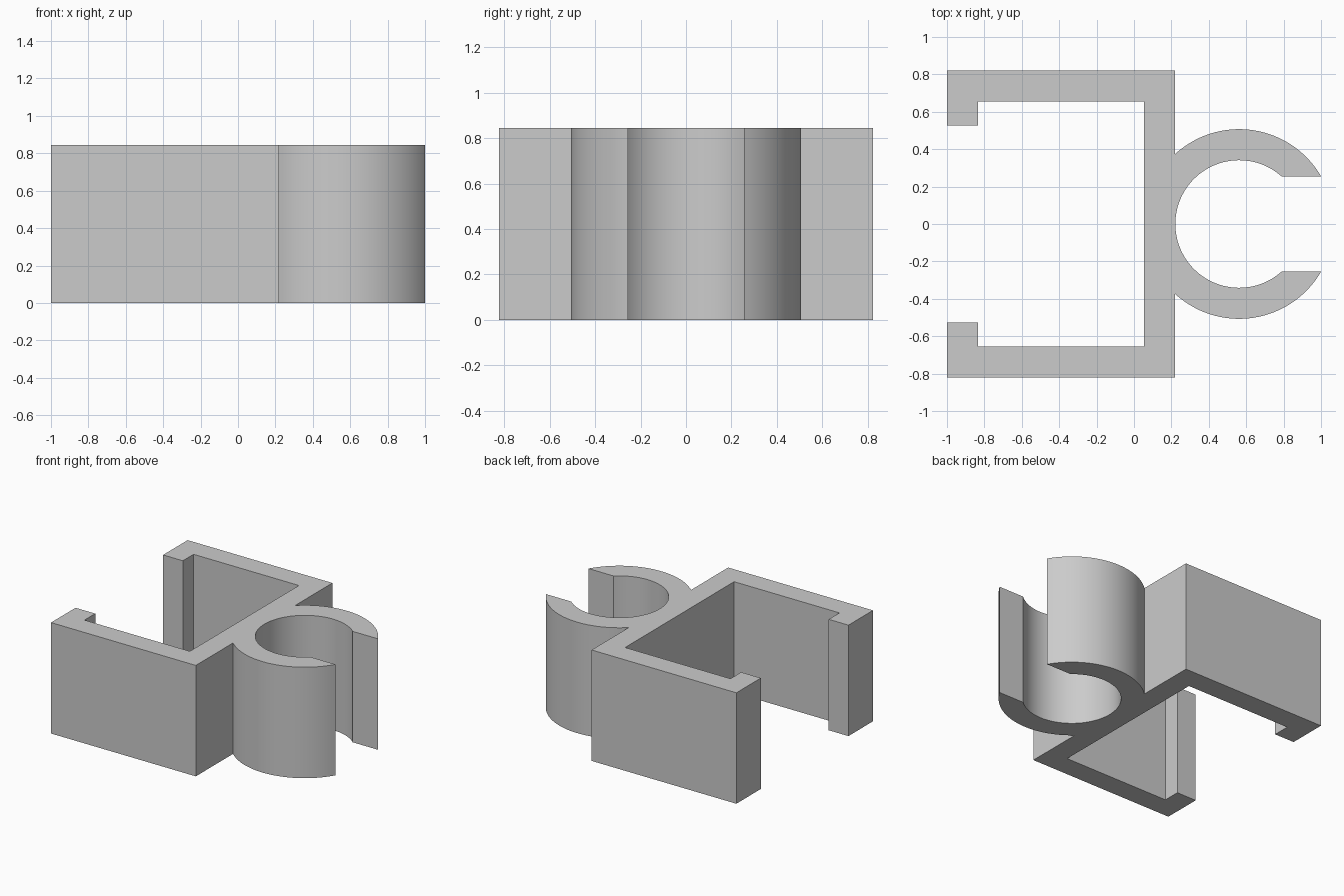
import bpy, bmesh
from math import asin, acos, pi, sin, cos, radians

cube = bpy.data.objects.get("Cube")
if cube:
    bpy.data.objects.remove(cube, do_unlink=True)

HEIGHT = 0.845
CENTRE_X = 0.562             # axis of the round clip
R_OUT, R_IN = 0.507, 0.341
GAP = 0.255                  # half width of the clip mouth
WALL_X = 0.22                # face of the web that carries the clip
SIDE_Y = 0.822
THICK = 0.166
LIP_Y = 0.527


def arc(radius, start, end, steps):
    """Points along an arc around the clip axis."""
    angles = [start + (end - start) * i / steps for i in range(steps + 1)]
    return [(CENTRE_X + radius * cos(a), radius * sin(a)) for a in angles]


# Half of the section: clip bore, clip outside, then the channel
half = arc(R_IN, pi, asin(GAP / R_IN), 40)
half += arc(R_OUT, asin(GAP / R_OUT), acos((WALL_X - CENTRE_X) / R_OUT), 40)
half += [
    (WALL_X, SIDE_Y),
    (-1, SIDE_Y),
    (-1, LIP_Y),
    (-1 + THICK, LIP_Y),
    (-1 + THICK, SIDE_Y - THICK),
    (WALL_X - THICK, SIDE_Y - THICK),
]
section = half + [(x, -y) for x, y in reversed(half[1:])]

# Extrude the mirrored section upward
bm = bmesh.new()
base = bm.faces.new([bm.verts.new((x, y, 0)) for x, y in section])
top = bmesh.ops.extrude_face_region(bm, geom=[base], use_keep_orig=True)["geom"]
bmesh.ops.translate(bm, vec=(0, 0, HEIGHT),
                    verts=[g for g in top if isinstance(g, bmesh.types.BMVert)])
bmesh.ops.recalc_face_normals(bm, faces=bm.faces)
mesh = bpy.data.meshes.new("channel_clip")
bm.to_mesh(mesh)
bm.free()

clip = bpy.data.objects.new("channel_clip", mesh)
bpy.context.collection.objects.link(clip)

# Plain grey plastic
grey = bpy.data.materials.new("plain_grey")
grey.use_nodes = True
colour = (0.6, 0.6, 0.6, 1)
grey.diffuse_color = colour
grey.node_tree.nodes["Principled BSDF"].inputs["Base Color"].default_value = colour
mesh.materials.append(grey)

# Smooth the curved walls, keep the corners crisp
bpy.ops.object.select_all(action="DESELECT")
clip.select_set(True)
bpy.context.view_layer.objects.active = clip
bpy.ops.object.shade_smooth_by_angle(angle=radians(25))
